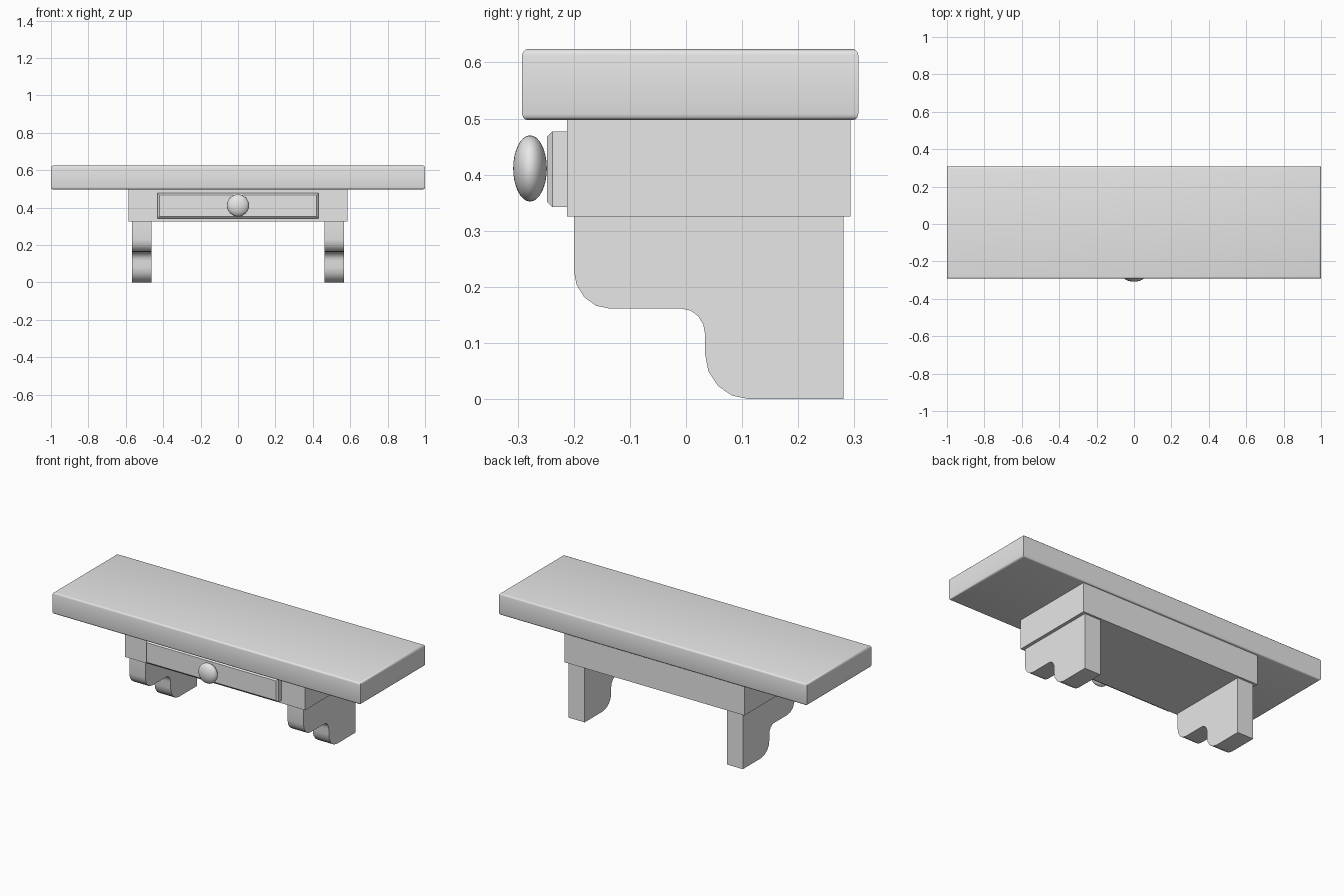
import bpy, bmesh
from math import sin, cos, pi, radians
from mathutils import Matrix, Vector

old = bpy.data.objects.get("Cube")
if old:
    bpy.data.objects.remove(old, do_unlink=True)

GREY = (0.8, 0.8, 0.8, 1)
grey = bpy.data.materials.new("plain grey")
grey.use_nodes = True
grey.diffuse_color = GREY
grey.node_tree.nodes["Principled BSDF"].inputs["Base Color"].default_value = GREY


def finish(name, bm, smooth=True):
    bmesh.ops.recalc_face_normals(bm, faces=bm.faces)
    mesh = bpy.data.meshes.new(name)
    bm.to_mesh(mesh)
    bm.free()
    obj = bpy.data.objects.new(name, mesh)
    bpy.context.collection.objects.link(obj)
    mesh.materials.append(grey)
    if smooth:
        bpy.ops.object.select_all(action='DESELECT')
        obj.select_set(True)
        bpy.context.view_layer.objects.active = obj
        bpy.ops.object.shade_smooth_by_angle(angle=radians(35))
    return obj


def box(low, high):
    bm = bmesh.new()
    low, high = Vector(low), Vector(high)
    size = Matrix.Diagonal((*(high - low), 1))
    bmesh.ops.create_cube(bm, size=1, matrix=Matrix.Translation((low + high) / 2) @ size)
    return bm


def bevel(bm, rule, width, segments):
    edges = [e for e in bm.edges if rule(e)]
    bmesh.ops.bevel(bm, geom=edges, offset=width, segments=segments,
                    profile=0.5, affect='EDGES')


def arc(cy, cz, ry, rz, start, end, steps=4):
    angles = [radians(start + (end - start) * i / steps) for i in range(steps + 1)]
    return [(cy + ry * cos(a), cz + rz * sin(a)) for a in angles]


# Shelf board, rounded along its top and bottom edges
bm = box((-1, -0.292, 0.497), (1, 0.307, 0.624))
bevel(bm, lambda e: abs(e.verts[0].co.z - e.verts[1].co.z) < 0.001, 0.011, 3)
finish("shelf_board", bm)

# Drawer case under the board
finish("drawer_case", box((-0.585, -0.212, 0.325), (0.585, 0.293, 0.497)), False)

# Drawer front with a chamfered face
bm = box((-0.431, -0.248, 0.342), (0.431, -0.212, 0.477))
bevel(bm, lambda e: all(v.co.y < -0.24 for v in e.verts), 0.01, 1)
finish("drawer_front", bm, False)

# Flattened round knob
bm = bmesh.new()
bmesh.ops.create_uvsphere(
    bm, u_segments=32, v_segments=16, radius=1,
    matrix=Matrix.Translation((0, -0.278, 0.411))
    @ Matrix.Diagonal((0.059, 0.03, 0.059, 1)) @ Matrix.Rotation(pi / 2, 4, 'X'))
finish("drawer_knob", bm)

# Stepped brackets with rounded corners
profile = [(0.281, 0.325), (-0.2, 0.325)]
profile += arc(-0.135, 0.23, 0.065, 0.069, 180, 270)
profile += arc(-0.007, 0.115, 0.041, 0.046, 90, 0)
profile += arc(0.112, 0.08, 0.078, 0.08, 180, 270)
profile += [(0.281, 0)]
for side, name in ((1, "left_bracket"), (-1, "right_bracket")):
    bm = bmesh.new()
    face = bm.faces.new([bm.verts.new((side * 0.462, y, z)) for y, z in profile])
    new = bmesh.ops.extrude_face_region(bm, geom=[face])["geom"]
    bmesh.ops.translate(bm, vec=(side * 0.104, 0, 0),
                        verts=[g for g in new if isinstance(g, bmesh.types.BMVert)])
    finish(name, bm)
